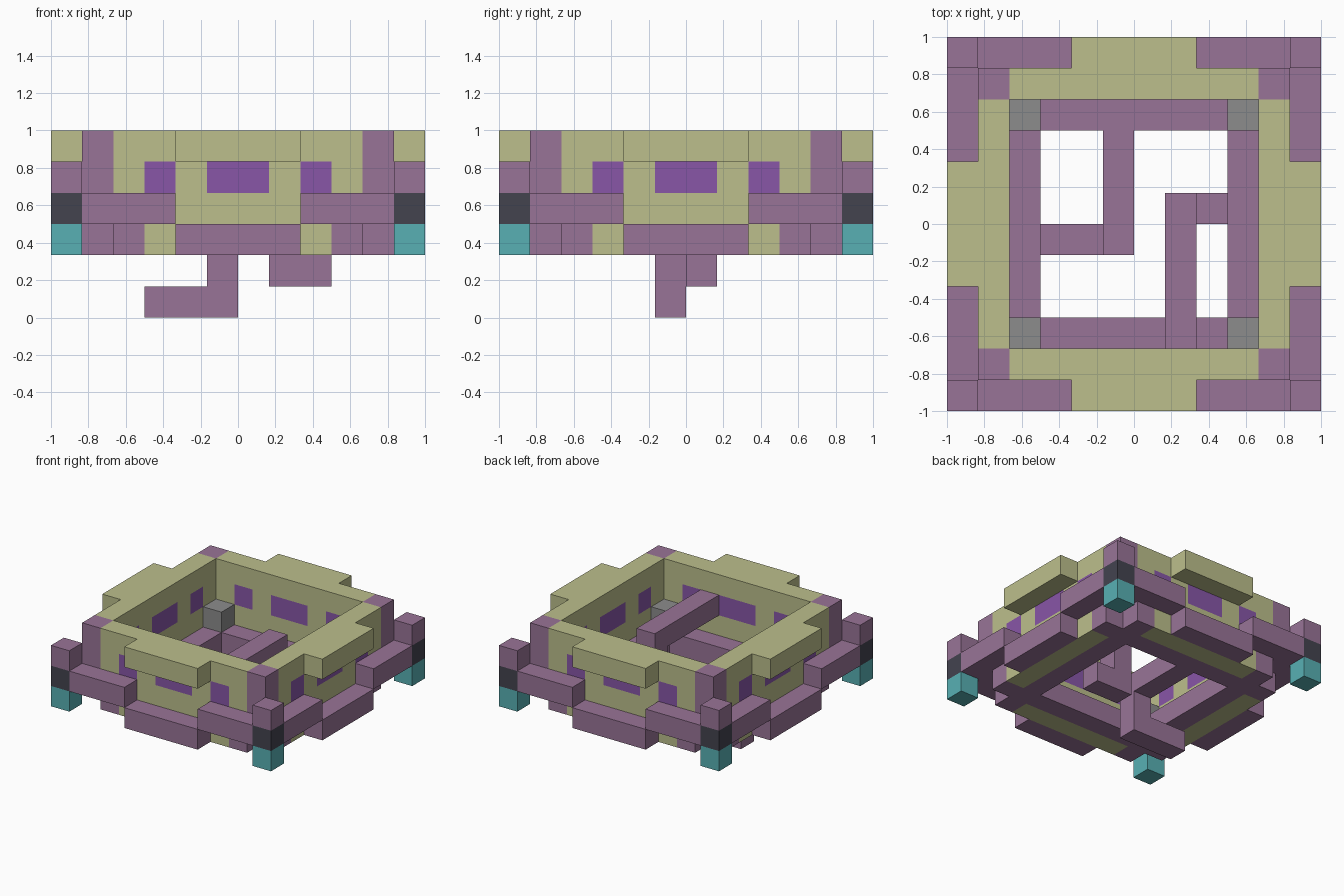
import bpy, bmesh, math
from mathutils import Vector

if "Cube" in bpy.data.objects:
    bpy.data.objects.remove(bpy.data.objects["Cube"])

U = 1 / 6  # size of one block


def material(name, r, g, b):
    lin = [((v / 255 + 0.055) / 1.055) ** 2.4 for v in (r, g, b)]
    m = bpy.data.materials.new(name)
    m.use_nodes = True
    m.diffuse_color = (*lin, 1)
    m.node_tree.nodes["Principled BSDF"].inputs["Base Color"].default_value = (*lin, 1)
    return m


mauve = material("mauve brick", 153, 116, 151)
sand = material("pale sandstone", 188, 191, 140)
violet = material("violet glass", 136, 86, 167)
dark = material("dark stone", 67, 67, 79)
teal = material("teal lamp", 88, 176, 180)
grey = material("grey stone", 140, 140, 140)

blocks = {}  # (i, j, k) -> part name
parts = {}   # part name -> material


def box(part, mat, xs, ys, zs, turns=1):
    """Fill a range of blocks, repeated by quarter turns about the centre."""
    parts[part] = mat
    for i in range(*xs):
        for j in range(*ys):
            for k in range(*zs):
                a, b = i, j
                for _ in range(turns):
                    blocks[a, b, k] = part
                    a, b = -b - 1, a


# Four walls with windows
WALL, OUTER = (-5, -4), (-6, -5)
box("walls", sand, (-4, 4), WALL, (3, 6), 4)
for span in ((-3, -2), (-1, 1), (2, 3)):
    box("windows", violet, span, WALL, (4, 5), 4)
box("corner_posts", mauve, (-5, -4), WALL, (3, 6), 4)
box("wall_footing", mauve, (-4, 4), WALL, (2, 3), 4)
box("wall_base", sand, (-3, 3), WALL, (2, 3), 4)

# Overhanging ledges and stepped outer beams
box("top_ledges", sand, (-2, 2), OUTER, (5, 6), 4)
box("lower_beams", mauve, (-2, 2), OUTER, (2, 3), 4)
box("side_beams", mauve, (-5, -2), OUTER, (3, 4), 4)
box("side_beams", mauve, (2, 5), OUTER, (3, 4), 4)

# Corner lanterns
box("lantern_caps", mauve, (-6, -5), OUTER, (4, 5), 4)
box("lantern_holders", dark, (-6, -5), OUTER, (3, 4), 4)
box("lantern_lamps", teal, (-6, -5), OUTER, (2, 3), 4)

# Inner floor ring with corner stones
box("floor_ring", mauve, (-4, 4), (-4, -3), (2, 3), 4)
box("corner_stones", grey, (-4, -3), (-4, -3), (3, 4), 4)

# Low hooked beam hanging from the back of the ring
box("low_beam", mauve, (-1, 0), (-1, 3), (2, 3))
box("low_beam", mauve, (-1, 0), (-1, 0), (1, 2))
box("low_hook", mauve, (-1, 0), (-1, 0), (0, 2))
box("low_hook", mauve, (-1, 0), (-1, 0), (0, 1))
box("low_hook", mauve, (-1, 0), (-1, 0), (1, 2))
box("low_hook", mauve, (-1, 0), (-1, 0), (0, 1))
for zs in ((0, 1), (1, 2)):
    box("low_hook", mauve, (-1, 0), (-1, 0), zs)
box("low_hook", mauve, (-3, 0), (-1, 0), (0, 1))

# High hooked beam reaching in from the front wall
box("high_beam", mauve, (1, 2), (-4, 1), (4, 5))
box("high_beam", mauve, (1, 2), (0, 1), (1, 4))
box("high_hook", mauve, (2, 3), (0, 1), (1, 2))


def build(part, mat):
    """Make one mesh from the exposed block faces of a part."""
    bm = bmesh.new()
    for cell, owner in blocks.items():
        if owner != part:
            continue
        centre = Vector(cell) + Vector((0.5, 0.5, 0.5))
        for axis in range(3):
            for sign in (-1, 1):
                n = Vector((0, 0, 0))
                n[axis] = sign
                if tuple(int(c + d) for c, d in zip(cell, n)) in blocks:
                    continue
                u = Vector((0, 0, 0))
                u[(axis + 1) % 3] = 1
                v = n.cross(u)
                corners = (-u - v, u - v, u + v, v - u)
                bm.faces.new([bm.verts.new((centre + (n + c) / 2) * U) for c in corners])
    bmesh.ops.remove_doubles(bm, verts=bm.verts, dist=0.001)
    bmesh.ops.dissolve_limit(bm, angle_limit=math.radians(1), verts=bm.verts, edges=bm.edges)
    mesh = bpy.data.meshes.new(part)
    bm.to_mesh(mesh)
    bm.free()
    mesh.materials.append(mat)
    bpy.context.collection.objects.link(bpy.data.objects.new(part, mesh))


for part, mat in parts.items():
    build(part, mat)
